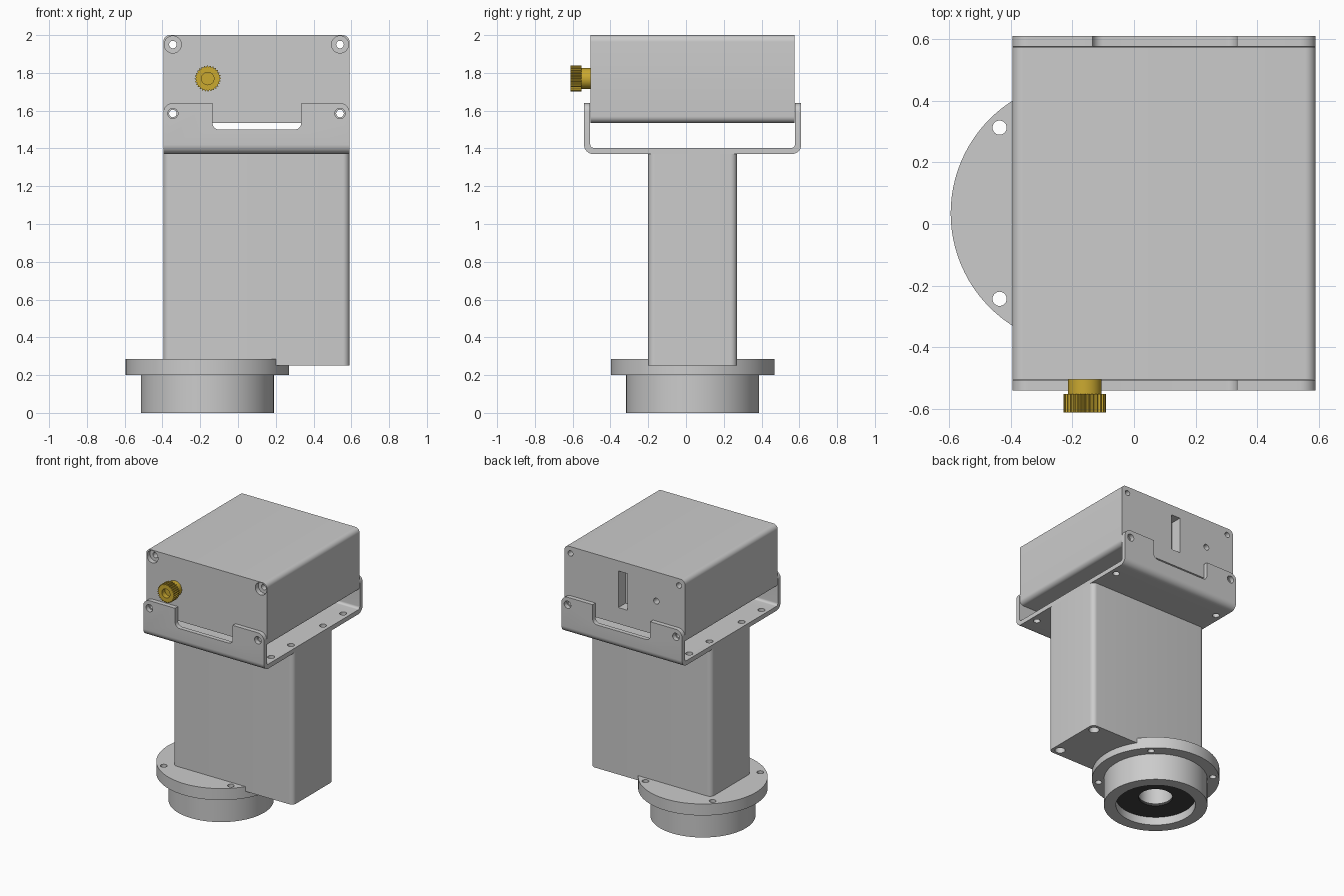
import bpy, bmesh
from math import pi, sin, cos, tan
from mathutils import Vector

if "Cube" in bpy.data.objects:
    bpy.data.objects.remove(bpy.data.objects["Cube"])

X0, X1, CY = -0.395, 0.59, 0.035      # housing sides and y centre
HX = (-0.345, 0.54)                   # screw columns


def rounded(pts, seg=8):
    """Outline from (u, v, radius) corners, with each corner turned into an arc."""
    out = []
    for i, (u, v, r) in enumerate(pts):
        p = Vector((u, v))
        if r == 0:
            out.append(p)
            continue
        a = (Vector(pts[i - 1][:2]) - p).normalized()
        b = (Vector(pts[(i + 1) % len(pts)][:2]) - p).normalized()
        half = a.angle(b) / 2
        c = p + (a + b).normalized() * r / sin(half)
        s = p + a * r / tan(half) - c
        e = p + b * r / tan(half) - c
        sweep = s.angle(e)
        for k in range(seg + 1):
            t = k / seg
            out.append(c + (s * sin((1 - t) * sweep) + e * sin(t * sweep)) / sin(sweep))
    return out


def rect(u0, u1, v0, v1, r=0):
    return rounded([(u0, v0, r), (u1, v0, r), (u1, v1, r), (u0, v1, r)])


def circle(u, v, r, n=32):
    return [(u + r * cos(2 * pi * i / n), v + r * sin(2 * pi * i / n)) for i in range(n)]


def finish(name, bm):
    bmesh.ops.recalc_face_normals(bm, faces=bm.faces)
    me = bpy.data.meshes.new(name)
    bm.to_mesh(me)
    bm.free()
    ob = bpy.data.objects.new(name, me)
    bpy.context.collection.objects.link(ob)
    return ob


def prism(name, pts, axis, w0, w1):
    """Extrude a 2D outline along an axis from w0 to w1."""
    place = {'x': lambda u, v: (w0, u, v), 'y': lambda u, v: (u, w0, v), 'z': lambda u, v: (u, v, w0)}[axis]
    bm = bmesh.new()
    f = bm.faces.new([bm.verts.new(place(*p)) for p in pts])
    ext = bmesh.ops.extrude_face_region(bm, geom=[f])
    d = Vector([w1 - w0 if a == axis else 0 for a in 'xyz'])
    bmesh.ops.translate(bm, vec=d, verts=[g for g in ext['geom'] if isinstance(g, bmesh.types.BMVert)])
    return finish(name, bm)


def lathe(name, pts, cx, cy, closed=False, n=96):
    """Revolve (radius, z) points about a vertical axis."""
    bm = bmesh.new()
    vs = [bm.verts.new((cx + r, cy, z)) for r, z in pts]
    es = [bm.edges.new(p) for p in zip(vs, vs[1:] + vs[:1] if closed else vs[1:])]
    bmesh.ops.spin(bm, geom=vs + es, cent=(cx, cy, 0), axis=(0, 0, 1), angle=2 * pi, steps=n)
    bmesh.ops.remove_doubles(bm, verts=bm.verts, dist=1e-4)
    return finish(name, bm)


def select(ob):
    bpy.ops.object.select_all(action='DESELECT')
    ob.select_set(True)
    bpy.context.view_layer.objects.active = ob


def boolean(ob, cutters, op='DIFFERENCE'):
    select(ob)
    for c in cutters:
        m = ob.modifiers.new("cut", 'BOOLEAN')
        m.operation, m.solver, m.object = op, 'EXACT', c
        bpy.ops.object.modifier_apply(modifier=m.name)
        bpy.data.objects.remove(c)


def hole(u, v, r, axis, w0, w1):
    return prism("hole_cutter", circle(u, v, r), axis, w0, w1)


def smooth(ob, color=None):
    select(ob)
    bpy.ops.object.shade_smooth_by_angle(angle=0.55)
    if color:
        mat = bpy.data.materials.new(ob.name + "_material")
        mat.diffuse_color = (*color, 1)
        mat.use_nodes = True
        mat.node_tree.nodes["Principled BSDF"].inputs["Base Color"].default_value = mat.diffuse_color
        ob.data.materials.append(mat)


# Upper housing: rounded block with through screw holes, rear slot and pin hole
box = prism("upper_housing", rect(X0, X1, 1.535, 2.0, 0.035), 'y', -0.505, 0.575)
cuts = [hole(x, z, 0.02, 'y', -0.7, 0.7) for x in HX for z in (1.585, 1.95)]
cuts += [hole(x, 1.95, 0.045, 'y', -0.6, -0.47) for x in HX]
cuts += [prism("slot_cutter", rect(0.075, 0.15, 1.655, 1.925), 'y', 0.49, 0.7),
         hole(-0.16, 1.785, 0.022, 'y', 0.5, 0.7)]
boolean(box, cuts)
smooth(box)

# U bracket: folded sheet trimmed to the notched front outline
ya, yb, zb, zt, t = -0.54, 0.61, 1.37, 1.64, 0.033
bracket = prism("u_bracket", rounded([
    (ya, zt, 0), (ya, zb, 0.05), (yb, zb, 0.05), (yb, zt, 0),
    (yb - t, zt, 0), (yb - t, zb + t, 0.018), (ya + t, zb + t, 0.018), (ya + t, zt, 0)]), 'x', X0, X1)
outline = prism("outline_cutter", rounded([
    (X0, 1.3, 0), (X1, 1.3, 0), (X1, zt, 0.05), (0.335, zt, 0), (0.335, 1.5, 0.035),
    (-0.135, 1.5, 0.035), (-0.135, zt, 0), (X0, zt, 0.05)]), 'y', -0.8, 0.8)
boolean(bracket, [outline], 'INTERSECT')
cuts = [hole(x, 1.585, 0.027, 'y', -0.8, 0.8) for x in HX]
cuts += [hole(x, y, 0.024, 'z', 1.3, 1.45) for x in HX for y in (-0.385, -0.155, 0.22, 0.455)]
boolean(bracket, cuts)
smooth(bracket)

# Main column with screw recesses underneath
column = prism("main_column", rect(X0, X1, -0.2, 0.27, 0.035), 'z', 0.25, zb)
boolean(column, [hole(0.535, y, 0.035, 'z', 0.2, 0.31) for y in (-0.145, 0.215)])
smooth(column)

# Mounting flange and hollow barrel
BX = -0.1625
base = lathe("flange_and_barrel", [
    (0, 0.285), (0.433, 0.285), (0.433, 0.2), (0.352, 0.2), (0.352, 0), (0.27, 0),
    (0.27, 0.08), (0.115, 0.08), (0.115, 0.24), (0, 0.24)], BX, CY)
boolean(base, [hole(BX + sx * 0.274, CY + sy * 0.278, 0.023, 'z', 0.1, 0.4)
               for sx in (-1, 1) for sy in (-1, 1)])
smooth(base)

# Dark ring inside the barrel opening
ring = lathe("inner_ring", [(0.115, 0.06), (0.27, 0.06), (0.27, 0.08), (0.115, 0.08)], BX, CY, True)
smooth(ring, (0.05, 0.05, 0.05))

# Brass knob: plain stem and knurled head with a socket
BRASS = (0.6, 0.4, 0.03)
stem = prism("knob_stem", circle(-0.16, 1.77, 0.055, 48), 'y', -0.555, -0.505)
smooth(stem, BRASS)
knurl = []
for i in range(28):
    for k, r in enumerate((0.069, 0.069, 0.062, 0.062)):
        a = 2 * pi * (i + k / 4) / 28
        knurl.append((-0.16 + r * cos(a), 1.77 + r * sin(a)))
head = prism("knob_head", knurl, 'y', -0.612, -0.552)
boolean(head, [hole(-0.16, 1.77, 0.033, 'y', -0.7, -0.575)])
smooth(head, BRASS)
